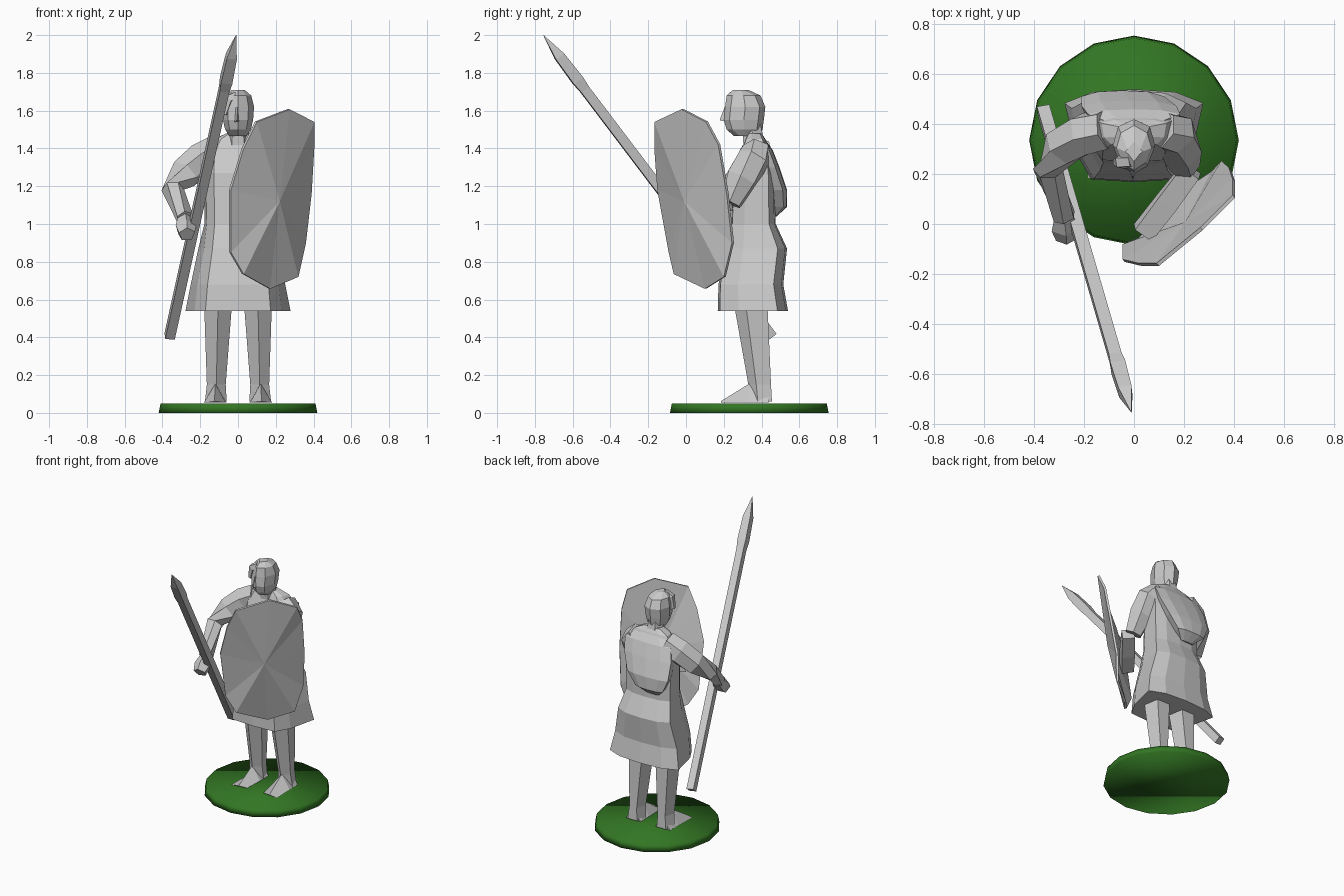
import bpy, bmesh, math
from mathutils import Vector

if "Cube" in bpy.data.objects:
    bpy.data.objects.remove(bpy.data.objects["Cube"])


def finish(name, bm):
    bmesh.ops.recalc_face_normals(bm, faces=bm.faces)
    me = bpy.data.meshes.new(name)
    bm.to_mesh(me)
    bm.free()
    ob = bpy.data.objects.new(name, me)
    bpy.context.collection.objects.link(ob)
    return ob


def loft(name, rings):
    """Skin a stack of equal-length point rings and cap both ends."""
    bm = bmesh.new()
    vs = [[bm.verts.new(p) for p in r] for r in rings]
    n = len(vs[0])
    for a, b in zip(vs, vs[1:]):
        for i in range(n):
            j = (i + 1) % n
            bm.faces.new((a[i], a[j], b[j], b[i]))
    bm.faces.new(vs[0])
    bm.faces.new(vs[-1])
    return finish(name, bm)


def tube(name, path, sides=6, turn=0.0):
    """Limb along a path of (x, y, z, radius)."""
    pts = [Vector(p[:3]) for p in path]
    rings = []
    for i, p in enumerate(pts):
        d = (pts[min(i + 1, len(pts) - 1)] - pts[max(i - 1, 0)]).normalized()
        u = d.cross(Vector((0, 1, 0.3))).normalized()
        v = d.cross(u)
        r = path[i][3]
        rings.append([p + r * (math.cos(a) * u + math.sin(a) * v)
                      for a in (turn + 2 * math.pi * k / sides for k in range(sides))])
    return loft(name, rings)


def body_ring(z, wf, wb, yf, yb, dx=0.0):
    """Ten-sided section: front and back half widths, front and back y, x shift."""
    d = yb - yf
    half = [(0, yf), (wf * .75, yf + .03 * d), (wf, yf + .3 * d),
            (wb, yb - .15 * d), (wb * .6, yb - .03 * d), (0, yb)]
    return [(x + dx, y, z) for x, y in half] + [(dx - x, y, z) for x, y in half[-2:0:-1]]


# Base disc
bm = bmesh.new()
bmesh.ops.create_cone(bm, cap_ends=True, segments=16, radius1=.42, radius2=.41, depth=.05)
bmesh.ops.translate(bm, verts=bm.verts, vec=(0, .335, .025))
base = finish("base", bm)
green = bpy.data.materials.new("green")
green.diffuse_color = (.032, .18, .017, 1)
green.use_nodes = True
green.node_tree.nodes["Principled BSDF"].inputs["Base Color"].default_value = green.diffuse_color
base.data.materials.append(green)
base.data.shade_smooth()

# Tunic with flared skirt
loft("tunic", [body_ring(*r) for r in [
    (.54, .23, .278, .168, .54), (.68, .215, .25, .172, .515), (.87, .18, .21, .205, .535),
    (1.0, .165, .178, .238, .475), (1.27, .17, .18, .25, .468),
    (1.38, .165, .18, .29, .45), (1.45, .12, .13, .315, .42), (1.48, .06, .06, .33, .40)]])

# Cloth of the cloak bagging over the back, hanging to the spear side
loft("cloak_fold", [body_ring(*r) for r in [
    (1.04, .04, .05, .44, .48, -.06), (1.09, .09, .11, .41, .535, -.06),
    (1.18, .14, .165, .38, .535, -.045), (1.30, .16, .19, .35, .495, -.02),
    (1.39, .15, .185, .33, .46), (1.46, .07, .08, .34, .41)]])

# Neck
tube("neck", [(0, .36, 1.42, .065), (0, .345, 1.53, .055)])


# Head: sections of (z, half width, front y, back y)
def head_ring(z, w, yf, yb):
    m = (yf + yb) / 2
    half = [(0, yf), (w * .65, yf + .03), (w, m), (w * .75, yb - .03), (0, yb)]
    return [(x, y, z) for x, y in half] + [(-x, y, z) for x, y in half[-2:0:-1]]


loft("head", [head_ring(*r) for r in [
    (1.465, .045, .255, .37), (1.50, .068, .215, .405), (1.55, .08, .20, .412),
    (1.62, .085, .207, .42), (1.68, .07, .215, .395), (1.71, .035, .25, .33)]])

# Nose and hair
loft("nose", [[(-.02, .215, 1.54), (.01, .215, 1.54), (-.005, .178, 1.55)],
              [(-.012, .215, 1.62), (.005, .215, 1.62), (-.003, .205, 1.62)]])
tube("hair_lock", [(-.01, .255, 1.68, .03), (-.05, .25, 1.66, .032), (-.07, .25, 1.58, .018)], 5)

# Legs and feet
for side, s in (("right", -1), ("left", 1)):
    def leg_ring(z, x0, x1, y0, y1):
        xm, dy = (x0 + x1) / 2, y1 - y0
        return [(s * x, y, z) for x, y in
                [(xm, y0), (x1, y0 + .35 * dy), (x1 - .02, y1), (x0 + .02, y1), (x0, y0 + .35 * dy)]]
    loft(side + "_leg", [leg_ring(.06, .06, .175, .34, .455), leg_ring(.15, .065, .165, .33, .45),
                         leg_ring(.60, .03, .18, .25, .43)])
    loft(side + "_foot", [[(s * .06, .44, .055), (s * .178, .44, .055), (s * .12, .44, .13)],
                          [(s * .06, .34, .055), (s * .18, .34, .055), (s * .12, .335, .155)],
                          [(s * .065, .20, .055), (s * .185, .185, .055), (s * .125, .185, .062)]])

# Right arm reaching to the spear
tube("right_arm", [(-.11, .38, 1.39, .085), (-.20, .36, 1.34, .09), (-.285, .31, 1.265, .085),
                   (-.345, .22, 1.18, .06), (-.28, .03, 1.03, .048)])
tube("right_hand", [(-.285, .05, 1.04, .035), (-.277, -.01, .98, .058), (-.27, -.055, .945, .045)], 5)

# Left arm folded behind the shield
tube("left_sleeve", [(.11, .38, 1.39, .08), (.165, .36, 1.34, .09), (.185, .295, 1.24, .088),
                     (.205, .235, 1.11, .06)])
tube("left_forearm", [(.23, .215, 1.11, .058), (.13, .085, 1.06, .062), (.035, -.035, 1.03, .058)],
     4, math.pi / 4)

# Spear with leaf-shaped head
foot, tip = Vector((-.362, .455, .405)), Vector((-.01, -.755, 2))
tube("spear", [(*foot.lerp(tip, t), r) for t, r in
               [(0, .036), (.82, .036), (.85, .043), (.93, .038), (1, .001)]], 4, math.pi / 4 + .15)

# Shield: leaning oval board, domed outwards
rim = [Vector(p) for p in [
    (.275, -.025, 1.607), (.10, -.168, 1.54), (.03, -.168, 1.40), (-.037, -.152, 1.18),
    (-.037, -.092, .85), (.03, -.065, .735), (.17, .10, .657), (.32, .20, .72),
    (.36, .243, .90), (.39, .215, 1.16), (.405, .17, 1.42), (.405, .105, 1.54)]]
out = Vector((.66, -.73, -.17)).normalized()
mid = Vector((.185, .03, 1.13))
bm = bmesh.new()
front = [bm.verts.new(p) for p in rim]
back = [bm.verts.new(p - .015 * out) for p in rim]
boss, hollow = bm.verts.new(mid + .055 * out), bm.verts.new(mid + .03 * out)
for i in range(len(rim)):
    j = (i + 1) % len(rim)
    bm.faces.new((front[i], front[j], boss))
    bm.faces.new((back[j], back[i], hollow))
    bm.faces.new((front[j], front[i], back[i], back[j]))
finish("shield", bm)
